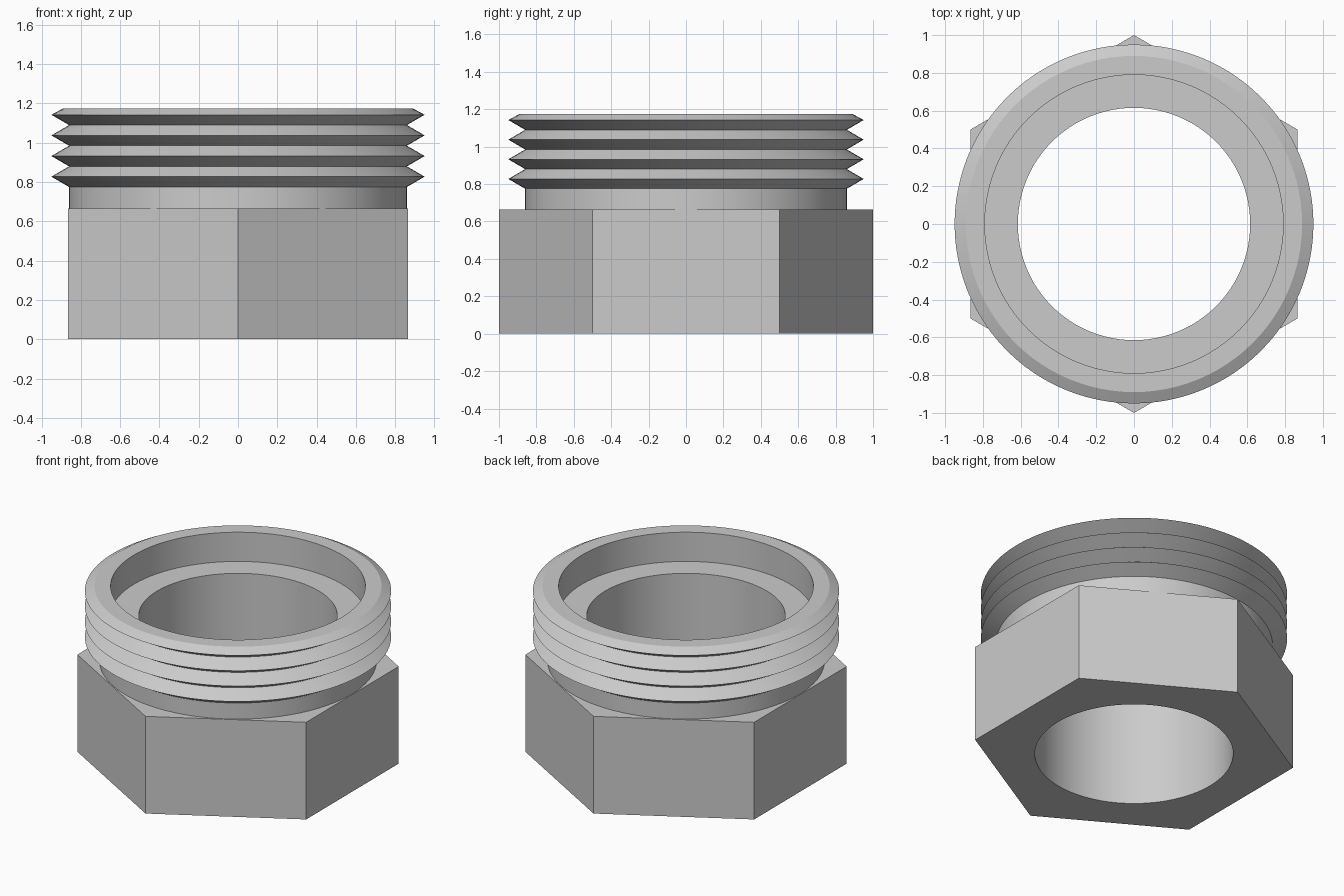
import bpy, bmesh, math

SEGMENTS = 96          # multiple of six, so the hexagon corners are exact
BORE, SEAT, ROOT, CREST = 0.615, 0.79, 0.86, 0.95
HEX_TOP, THREAD_START, PITCH, RIDGES = 0.665, 0.775, 0.105, 4
TOP, LEDGE = 1.175, 0.975

cube = bpy.data.objects.get("Cube")
if cube:
    bpy.data.objects.remove(cube, do_unlink=True)

steel = bpy.data.materials.new("grey steel")
steel.use_nodes = True
colour = (0.6, 0.6, 0.6, 1)
steel.diffuse_color = colour
steel.node_tree.nodes["Principled BSDF"].inputs["Base Color"].default_value = colour


def hexagon(angle):
    """Distance to the side of a unit hexagon with corners at front and back."""
    turn = (angle + math.pi / 6) % (math.pi / 3) - math.pi / 6
    return math.cos(math.pi / 6) / math.cos(turn)


def sweep(name, profile):
    """Turn a closed profile of (radius or outline function, z) about z."""
    bm = bmesh.new()
    rings = []
    for radius, z in profile:
        ring = []
        for i in range(SEGMENTS):
            a = math.tau * i / SEGMENTS
            r = radius(a) if callable(radius) else radius
            ring.append(bm.verts.new((r * math.cos(a), r * math.sin(a), z)))
        rings.append(ring)
    for k, low in enumerate(rings):
        high = rings[(k + 1) % len(rings)]
        for i in range(SEGMENTS):
            j = (i + 1) % SEGMENTS
            bm.faces.new((low[i], low[j], high[j], high[i]))
    bmesh.ops.recalc_face_normals(bm, faces=bm.faces)
    mesh = bpy.data.meshes.new(name)
    bm.to_mesh(mesh)
    bm.free()
    mesh.materials.append(steel)
    obj = bpy.data.objects.new(name, mesh)
    bpy.context.collection.objects.link(obj)
    bpy.ops.object.select_all(action="DESELECT")
    obj.select_set(True)
    bpy.context.view_layer.objects.active = obj
    bpy.ops.object.shade_smooth_by_angle(angle=math.radians(25))


# Hexagonal base and round collar, turned as one hollow body
profile = [(BORE, 0), (hexagon, 0), (hexagon, HEX_TOP), (ROOT, HEX_TOP)]

# Thread ridges: root then crest for each turn
for n in range(RIDGES):
    z = THREAD_START + n * PITCH
    profile += [(ROOT, z), (CREST, z + PITCH / 2)]

# Chamfered rim, counterbore and inner ledge
profile += [(0.89, TOP), (SEAT, TOP), (SEAT, LEDGE), (BORE, LEDGE)]
sweep("hex_threaded_fitting", profile)
